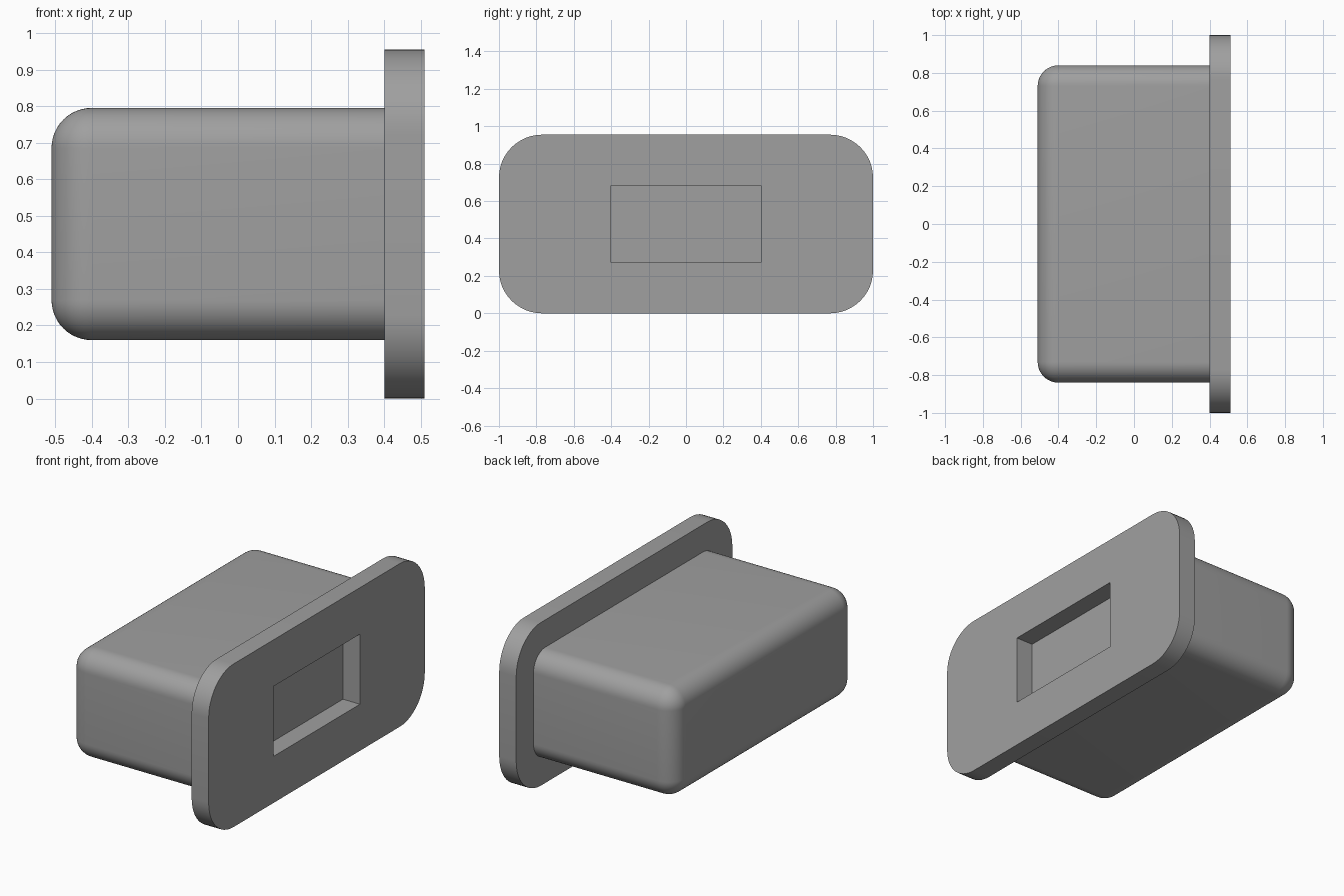
import bpy, bmesh, math

if "Cube" in bpy.data.objects:
    bpy.data.objects.remove(bpy.data.objects["Cube"])

SEG = 12          # segments per rounded corner
ZC = 0.4775       # height of the common axis
X_BACK, X_STEP, X_FACE = -0.51, 0.40, 0.51
R = 0.11          # body fillet radius


def ring(bm, x, hy, hz, r):
    """Rounded rectangle of vertices in the plane at x."""
    verts = []
    for i, (sy, sz) in enumerate([(1, 1), (-1, 1), (-1, -1), (1, -1)]):
        for k in range(SEG + 1):
            a = math.pi / 2 * (i + k / SEG)
            verts.append(bm.verts.new((x, sy * (hy - r) + r * math.cos(a),
                                       ZC + sz * (hz - r) + r * math.sin(a))))
    return verts


bm = bmesh.new()
rings = []

# Body: rounded back end, then straight sides up to the flange
for k in range(SEG + 1):
    a = math.pi / 2 * k / SEG
    s = R * (1 - math.sin(a))
    rings.append(ring(bm, X_BACK + R * (1 - math.cos(a)), 0.84 - s, 0.3175 - s, R * math.sin(a)))
rings.append(ring(bm, X_STEP, 0.84, 0.3175, R))

# Flange plate: back face, rim, front face
rings.append(ring(bm, X_STEP, 1.0, ZC, 0.23))
rings.append(ring(bm, X_FACE, 1.0, ZC, 0.23))

# Rectangular pocket sunk through the flange
rings.append(ring(bm, X_FACE, 0.40, 0.205, 0))
rings.append(ring(bm, X_STEP, 0.40, 0.205, 0))

# Skin the rings and close both ends
for a, b in zip(rings, rings[1:]):
    n = len(a)
    for i in range(n):
        j = (i + 1) % n
        bm.faces.new((a[i], a[j], b[j], b[i]))
bm.faces.new(rings[0])
bm.faces.new(rings[-1])
bmesh.ops.remove_doubles(bm, verts=bm.verts, dist=1e-5)
bmesh.ops.recalc_face_normals(bm, faces=bm.faces)

mesh = bpy.data.meshes.new("flanged_plug")
bm.to_mesh(mesh)
bm.free()
plug = bpy.data.objects.new("flanged_plug", mesh)
bpy.context.collection.objects.link(plug)

# Single grey finish
grey = bpy.data.materials.new("mid grey")
grey.diffuse_color = (0.35, 0.35, 0.35, 1)
grey.use_nodes = True
grey.node_tree.nodes["Principled BSDF"].inputs["Base Color"].default_value = grey.diffuse_color
mesh.materials.append(grey)

# Smooth fillets, sharp edges
bpy.context.view_layer.objects.active = plug
plug.select_set(True)
bpy.ops.object.shade_smooth_by_angle(angle=math.radians(30))
